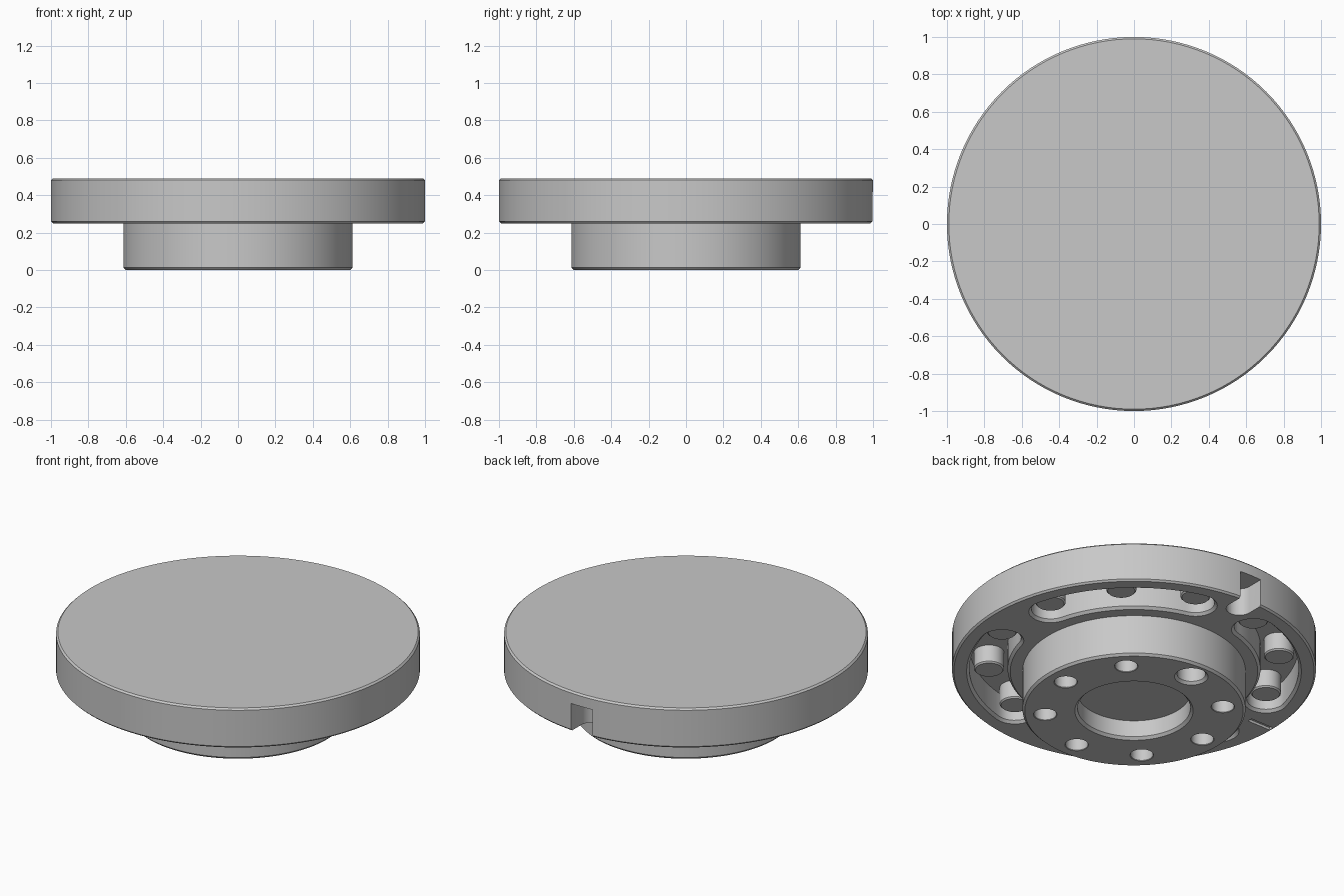
import bpy, bmesh, math
from math import cos, sin, pi, radians

cube = bpy.data.objects.get("Cube")
if cube:
    bpy.data.objects.remove(cube, do_unlink=True)

grey = bpy.data.materials.new("plain_grey")
grey.use_nodes = True
colour = (0.58, 0.58, 0.58, 1)
grey.diffuse_color = colour
grey.node_tree.nodes["Principled BSDF"].inputs["Base Color"].default_value = colour

RIM_Z, POCKET_Z, PEG_RING = 0.25, 0.41, 0.80


def circle(r, cx=0, cy=0, n=32):
    return [(cx + r * cos(2 * pi * i / n), cy + r * sin(2 * pi * i / n)) for i in range(n)]


def arc(r, a0, a1, n, cx=0, cy=0):
    angles = [radians(a0 + (a1 - a0) * i / n) for i in range(n + 1)]
    return [(cx + r * cos(a), cy + r * sin(a)) for a in angles]


def loft(name, layers):
    """Skin a stack of (outline, z) layers and cap both ends."""
    bm = bmesh.new()
    rings = [[bm.verts.new((x, y, z)) for x, y in pts] for pts, z in layers]
    for a, b in zip(rings, rings[1:]):
        for i in range(len(a)):
            j = (i + 1) % len(a)
            bm.faces.new((a[i], a[j], b[j], b[i]))
    bm.faces.new(rings[0])
    bm.faces.new(rings[-1])
    bmesh.ops.recalc_face_normals(bm, faces=bm.faces)
    mesh = bpy.data.meshes.new(name)
    bm.to_mesh(mesh)
    bm.free()
    mesh.materials.append(grey)
    obj = bpy.data.objects.new(name, mesh)
    bpy.context.collection.objects.link(obj)
    return obj


def select(obj):
    bpy.ops.object.select_all(action='DESELECT')
    obj.select_set(True)
    bpy.context.view_layer.objects.active = obj


def smooth(obj):
    select(obj)
    bpy.ops.object.shade_smooth_by_angle(angle=radians(30))


def cut(body, cutter):
    cutter.hide_render = True
    mod = body.modifiers.new("cut", 'BOOLEAN')
    mod.operation, mod.solver, mod.object = 'DIFFERENCE', 'EXACT', cutter
    select(body)
    bpy.ops.object.modifier_apply(modifier=mod.name)
    bpy.data.objects.remove(cutter, do_unlink=True)


def slot_outline(mid, w):
    """Curved slot with round ends, half width w, centred on angle mid."""
    a, b = mid - 30, mid + 30
    ends = [(PEG_RING * cos(radians(t)), PEG_RING * sin(radians(t))) for t in (a, b)]
    return (arc(PEG_RING + w, a, b, 28)
            + arc(w, b, b + 180, 14, *ends[1])[1:-1]
            + arc(PEG_RING - w, b, a, 28)
            + arc(w, a + 180, a + 360, 14, *ends[0])[1:-1])


# Flanged disc with hub and central bore, turned from one profile
profile = [(0.31, 0.115), (0.31, 0.015), (0.325, 0), (0.60, 0), (0.613, 0.013),
           (0.613, RIM_Z), (0.99, RIM_Z), (1, RIM_Z + 0.01), (1, 0.48), (0.99, 0.49)]
body = loft("flanged_disc", [(circle(r, n=128), z) for r, z in profile])

# Four curved pockets with chamfered mouths
for mid in (45, 135, 225, 315):
    wide, narrow = slot_outline(mid, 0.12), slot_outline(mid, 0.105)
    cut(body, loft("pocket_cutter", [(wide, RIM_Z - 0.01), (wide, RIM_Z),
                                     (narrow, RIM_Z + 0.015), (narrow, POCKET_Z)]))

# Ring of hub holes, the rear one larger and chamfered
for k in range(8):
    a = k * pi / 4
    big = k == 2
    r, mouth = (0.078, 0.093) if big else (0.062, 0.065)
    c = mouth - r
    cx, cy = 0.49 * cos(a), 0.49 * sin(a)
    cut(body, loft("hole_cutter", [(circle(mouth, cx, cy), -0.02), (circle(mouth, cx, cy), 0),
                                   (circle(r, cx, cy), c), (circle(r, cx, cy), 0.25)]))

# Round-ended notch in the rear edge
w = 0.072
notch = [(w, 1.1), (-w, 1.1)] + arc(w, 180, 360, 20, 0, 0.90)
cut(body, loft("notch_cutter", [(notch, RIM_Z - 0.02), (notch, 0.417)]))

# Shallow index groove on the underside
groove = [(-0.985, -0.015), (-0.83, -0.015), (-0.83, 0.015), (-0.985, 0.015)]
cut(body, loft("groove_cutter", [(groove, RIM_Z - 0.02), (groove, RIM_Z + 0.015)]))
smooth(body)

# Pegs standing in the pockets
for k in range(12):
    a = radians(15 + 30 * k)
    cx, cy = PEG_RING * cos(a), PEG_RING * sin(a)
    smooth(loft(f"peg_{k + 1}", [(circle(0.075, cx, cy), 0.30), (circle(0.083, cx, cy), 0.308),
                                 (circle(0.083, cx, cy), POCKET_Z + 0.01)]))
